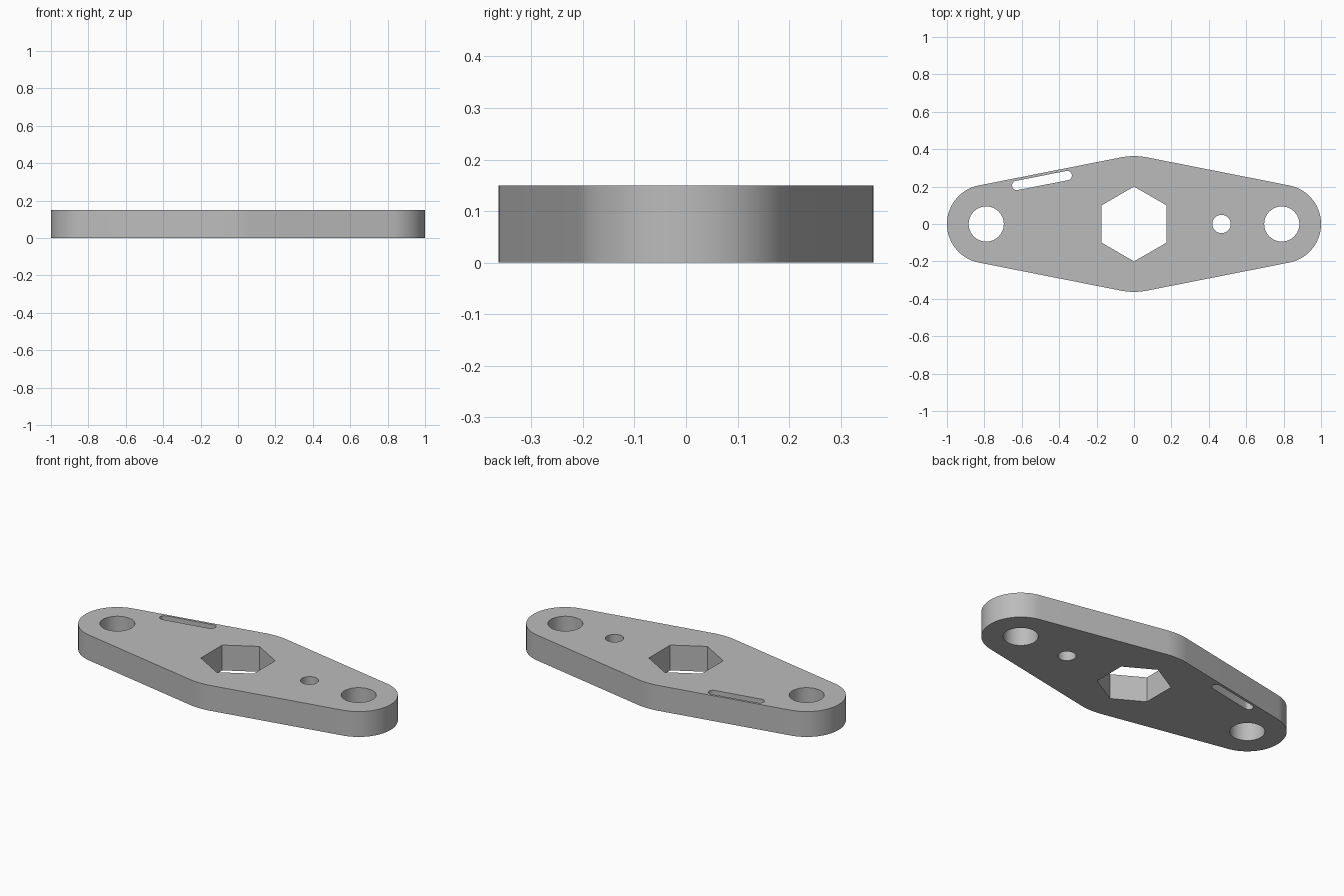
import bpy
import bmesh
from math import asin, cos, sin, pi, atan2
from mathutils import Vector

if "Cube" in bpy.data.objects:
    bpy.data.objects.remove(bpy.data.objects["Cube"])

HEIGHT = 0.15
END_X, END_R = 0.79, 0.21
MID_R = 0.363
TILT = asin((MID_R - END_R) / END_X)  # slope of the straight tangent sides


def arc(cx, cy, radius, start, end, steps):
    """Points along an arc, both ends included."""
    angles = [start + (end - start) * i / steps for i in range(steps + 1)]
    return [Vector((cx + radius * cos(a), cy + radius * sin(a), 0)) for a in angles]


def ring(cx, cy, radius, sides, start=0.0):
    """Closed regular polygon."""
    return arc(cx, cy, radius, start, start + 2 * pi, sides)[:-1]


def slot(ax, ay, bx, by, radius):
    """Closed slot with round ends from a to b."""
    t = atan2(by - ay, bx - ax)
    return (arc(bx, by, radius, t - pi / 2, t + pi / 2, 12)
            + arc(ax, ay, radius, t + pi / 2, t + 1.5 * pi, 12))


# Outer outline: two round ends joined by tangents to a wide central arc
side = pi / 2 - TILT
outline = (arc(END_X, 0, END_R, -side, side, 40)
           + arc(0, 0, MID_R, side, pi - side, 10)
           + arc(-END_X, 0, END_R, pi - side, pi + side, 40)
           + arc(0, 0, MID_R, pi + side, 2 * pi - side, 10))

# Through openings
openings = [
    ring(END_X, 0, 0.094, 48),
    ring(-END_X, 0, 0.094, 48),
    ring(0.468, 0, 0.049, 32),
    ring(0, 0, 0.2, 6, pi / 2),
    slot(-0.627, 0.206, -0.357, 0.259, 0.025),
]

# Fill the flat profile and extrude it
bm = bmesh.new()
for loop in [outline] + openings:
    verts = [bm.verts.new(p) for p in loop]
    for a, b in zip(verts, verts[1:] + verts[:1]):
        bm.edges.new((a, b))
bmesh.ops.triangle_fill(bm, use_beauty=True, use_dissolve=False, edges=bm.edges[:])
grown = bmesh.ops.extrude_face_region(bm, geom=bm.faces[:], use_keep_orig=True)
top = [v for v in grown["geom"] if isinstance(v, bmesh.types.BMVert)]
bmesh.ops.translate(bm, vec=(0, 0, HEIGHT), verts=top)
bmesh.ops.recalc_face_normals(bm, faces=bm.faces[:])

mesh = bpy.data.meshes.new("lever_plate")
bm.to_mesh(mesh)
bm.free()
plate = bpy.data.objects.new("lever_plate", mesh)
bpy.context.collection.objects.link(plate)

# Plain grey material
grey = bpy.data.materials.new("plain_grey")
grey.use_nodes = True
colour = (0.5, 0.5, 0.5, 1.0)
grey.diffuse_color = colour
grey.node_tree.nodes["Principled BSDF"].inputs["Base Color"].default_value = colour
mesh.materials.append(grey)

# Smooth curved walls, sharp rims
bpy.ops.object.select_all(action="DESELECT")
plate.select_set(True)
bpy.context.view_layer.objects.active = plate
bpy.ops.object.shade_smooth_by_angle(angle=pi / 6)
